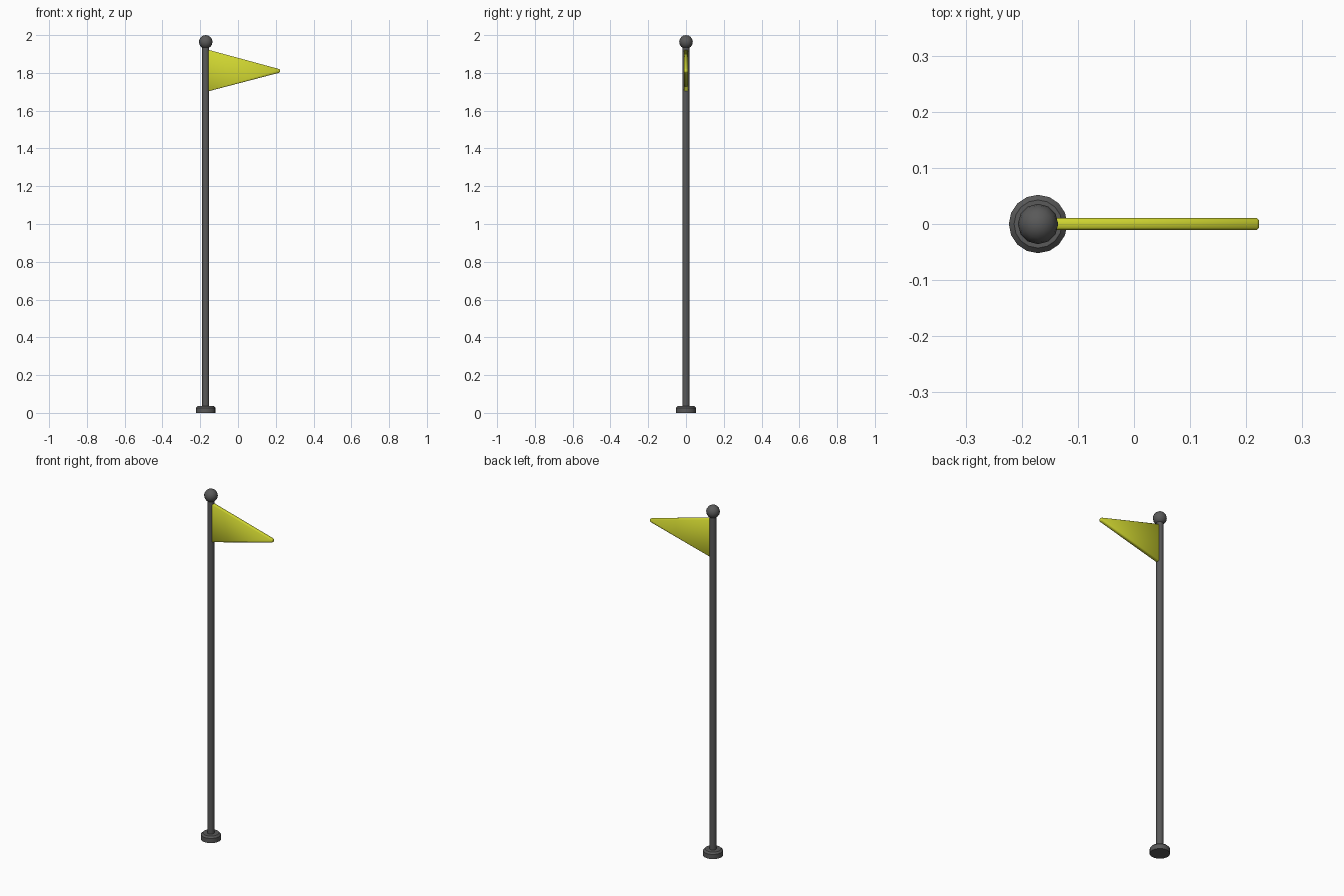
import bpy
import bmesh

if "Cube" in bpy.data.objects:
    bpy.data.objects.remove(bpy.data.objects["Cube"])

POLE_X = -0.171


def finish(obj, name, angle=0.7):
    obj.name = name
    bpy.ops.object.select_all(action='DESELECT')
    obj.select_set(True)
    bpy.context.view_layer.objects.active = obj
    bpy.ops.object.shade_smooth_by_angle(angle=angle)


def cylinder(name, sides, r1, r2, z1, z2):
    bpy.ops.mesh.primitive_cone_add(vertices=sides, radius1=r1, radius2=r2, depth=z2 - z1,
                                    location=(POLE_X, 0, (z1 + z2) / 2))
    obj = bpy.context.object
    finish(obj, name)
    return obj


# Base disc with a chamfered top rim
base = cylinder("base", 16, 0.052, 0.052, 0.0, 0.036)
bm = bmesh.new()
bm.from_mesh(base.data)
rim = [e for e in bm.edges if all(v.co.z > 0 for v in e.verts)]
bmesh.ops.bevel(bm, geom=rim, offset=0.009, segments=1, affect='EDGES')
bm.to_mesh(base.data)
bm.free()

# Pole
cylinder("pole", 12, 0.0185, 0.0185, 0.03, 1.95)

# Ball on top
bpy.ops.mesh.primitive_uv_sphere_add(segments=12, ring_count=8, radius=0.036,
                                     location=(POLE_X, 0, 1.964))
finish(bpy.context.object, "finial_ball")

# Pennant: tapered slab with softened edges
profile = [(-0.171, 1.699), (0.223, 1.802), (0.223, 1.819), (-0.171, 1.926)]
bm = bmesh.new()
face = bm.faces.new([bm.verts.new((x, -0.0105, z)) for x, z in profile])
new = bmesh.ops.extrude_face_region(bm, geom=[face])["geom"]
bmesh.ops.translate(bm, vec=(0, 0.021, 0),
                    verts=[v for v in new if isinstance(v, bmesh.types.BMVert)])
bmesh.ops.recalc_face_normals(bm, faces=bm.faces)
bmesh.ops.bevel(bm, geom=bm.edges[:], offset=0.004, segments=1, affect='EDGES')
mesh = bpy.data.meshes.new("pennant")
bm.to_mesh(mesh)
bm.free()
pennant = bpy.data.objects.new("pennant", mesh)
bpy.context.collection.objects.link(pennant)
finish(pennant, "pennant", 1.1)

mat = bpy.data.materials.new("yellow_cloth")
mat.diffuse_color = (0.62, 0.66, 0.03, 1)
mat.use_nodes = True
mat.node_tree.nodes["Principled BSDF"].inputs["Base Color"].default_value = mat.diffuse_color
mesh.materials.append(mat)

# Dark grey metal
grey = bpy.data.materials.new("dark_metal")
grey.diffuse_color = (0.1, 0.1, 0.1, 1)
grey.use_nodes = True
grey.node_tree.nodes["Principled BSDF"].inputs["Base Color"].default_value = grey.diffuse_color
for name in ("base", "pole", "finial_ball"):
    bpy.data.objects[name].data.materials.append(grey)
